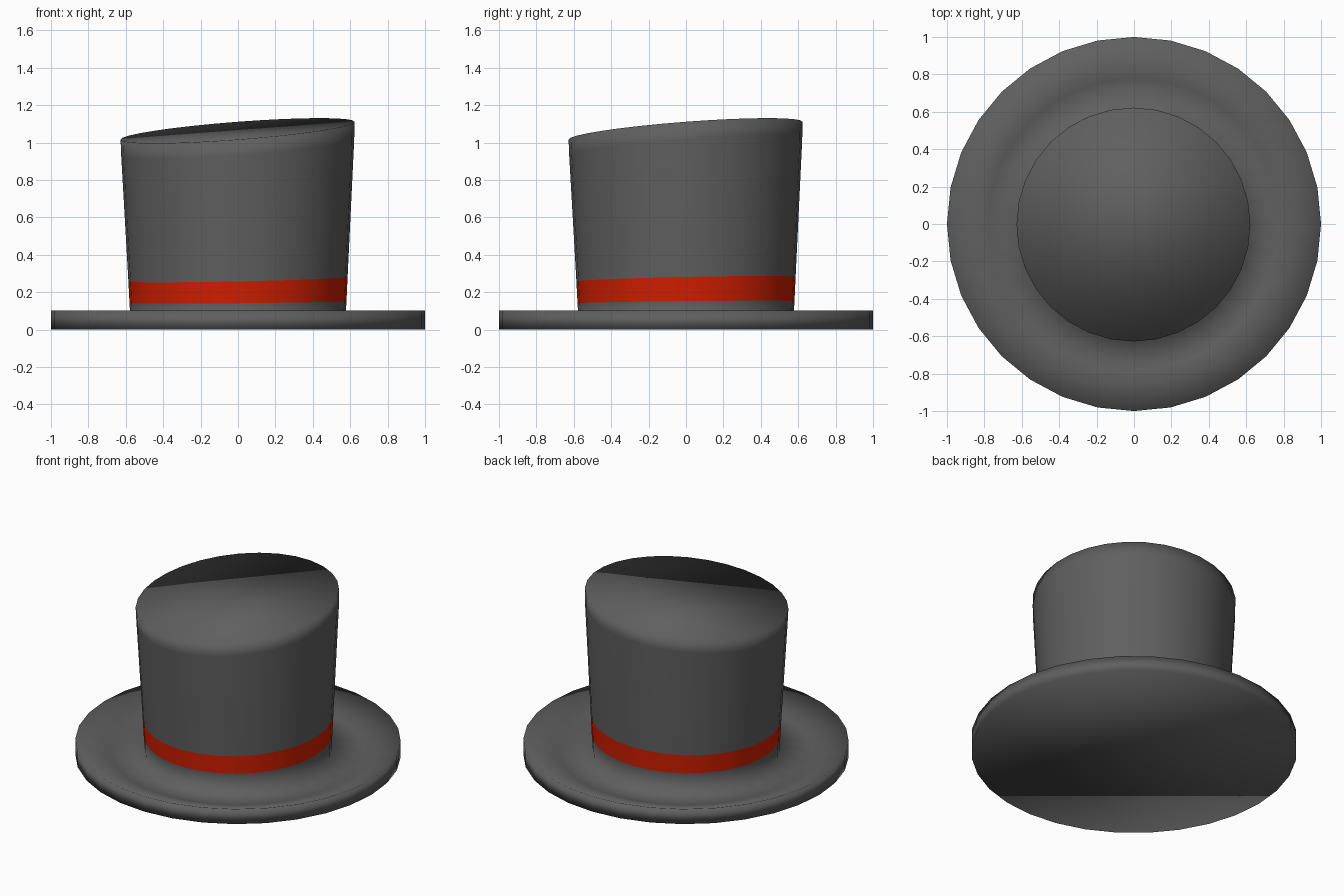
import bpy, bmesh, math

if "Cube" in bpy.data.objects:
    bpy.data.objects.remove(bpy.data.objects["Cube"])

SIDES = 32
TILT = 0.076   # slope of the crown top toward +x and +y

def material(name, rgb):
    mat = bpy.data.materials.new(name)
    mat.diffuse_color = (*rgb, 1)
    mat.use_nodes = True
    mat.node_tree.nodes["Principled BSDF"].inputs["Base Color"].default_value = mat.diffuse_color
    return mat

def ring(bm, radius, z, lean):
    """Circle of vertices; lean 0..1 slants it and shifts it slightly."""
    verts = []
    for i in range(SIDES):
        a = 2 * math.pi * i / SIDES
        x, y = radius * math.cos(a), radius * math.sin(a)
        shift = -0.003 * lean ** 8
        verts.append(bm.verts.new((x + shift, y + shift, z + lean * TILT * (x + y))))
    return verts

# Profile from brim underside to crown top: radius, height, lean
profile = [
    (1.0, 0.0, 0), (1.0, 0.102, 0), (0.78, 0.025, 0),  # dished brim
    (0.573, 0.02, 0),                                  # crown base
    (0.58, 0.147, 0.13), (0.586, 0.27, 0.27),          # band edges
    (0.623, 0.975, 0.92), (0.625, 1.064, 1.0),         # crown top
]
BAND = 4   # profile segment that carries the ribbon

bm = bmesh.new()
rings = [ring(bm, *p) for p in profile]
for s, (lo, hi) in enumerate(zip(rings, rings[1:])):
    for i in range(SIDES):
        j = (i + 1) % SIDES
        f = bm.faces.new((lo[i], lo[j], hi[j], hi[i]))
        f.material_index = 1 if s == BAND else 0

# Flat underside and slanted lid
bm.faces.new(rings[0][::-1])
bm.faces.new(rings[-1])
for f in bm.faces:
    f.smooth = True

mesh = bpy.data.meshes.new("top_hat")
bm.to_mesh(mesh)
bm.free()

# Felt and ribbon colours
mesh.materials.append(material("dark_felt", (0.115, 0.115, 0.115)))
mesh.materials.append(material("red_ribbon", (0.64, 0.013, 0.0)))
hat = bpy.data.objects.new("top_hat", mesh)
bpy.context.collection.objects.link(hat)
